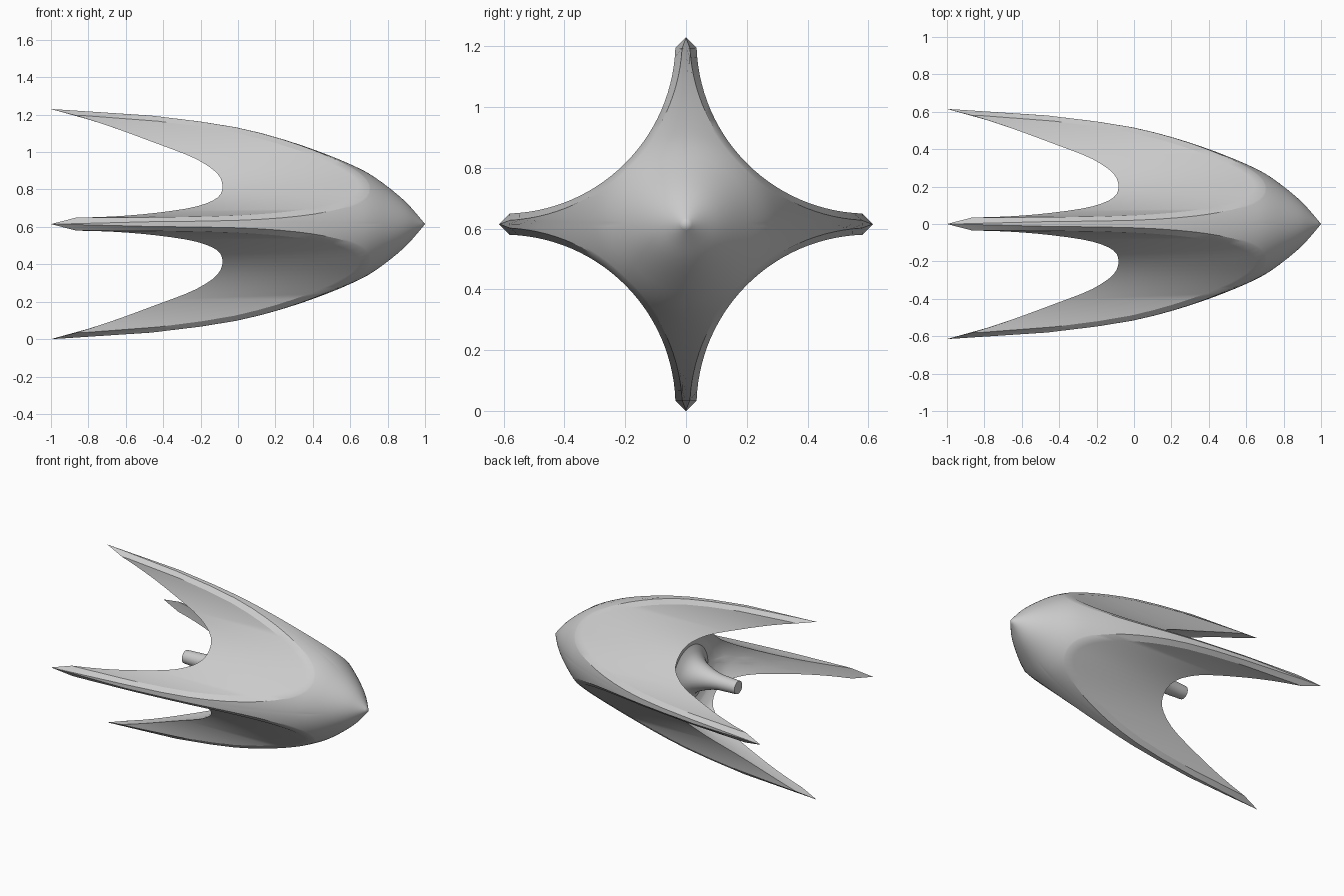
import bpy, bmesh, math
from mathutils import Vector, Matrix

if "Cube" in bpy.data.objects:
    bpy.data.objects.remove(bpy.data.objects["Cube"])

AXIS_Z = 0.615
# profiles along the x axis: (radius, x)
OUTER = [(0, 1), (.06, .95), (.115, .9), (.2, .8), (.27, .7), (.32, .6), (.40, .4),
         (.465, .2), (.515, 0), (.548, -.2), (.574, -.4), (.598, -.7), (.615, -1)]
INNER = [(0, -.4), (.043, -.4), (.05, -.27), (.07, -.18), (.12, -.08), (.19, -.035),
         (.28, -.08), (.35, -.20), (.43, -.42), (.58, -.86), (.615, -1)]


def curve(pts):
    """Monotone cubic interpolation through the profile points."""
    n = len(pts)
    d = [(pts[i+1][1] - pts[i][1]) / (pts[i+1][0] - pts[i][0]) for i in range(n - 1)]
    m = [d[0]] + [2*a*b/(a+b) if a*b > 0 else 0 for a, b in zip(d, d[1:])] + [d[-1]]

    def f(r):
        r = min(max(r, 0), pts[-1][0])
        i = next((k for k in range(n - 1) if r <= pts[k+1][0]), n - 2)
        h = pts[i+1][0] - pts[i][0]
        t = (r - pts[i][0]) / h
        return ((1+2*t)*(1-t)**2*pts[i][1] + t*(1-t)**2*h*m[i]
                + t*t*(3-2*t)*pts[i+1][1] + t*t*(t-1)*h*m[i+1])
    return f


outer, inner = curve(OUTER), curve(INNER)

# four-pointed outline: concave scoop arcs between prong ridges
C, RHO, BEVEL, N = Vector((.6, .6)), .5654, .03, 28
quarter = [(Vector((.615, 0)), Vector((.613, 0)), -1.0)]
for i in range(N + 1):
    a = math.radians(268 - 86 * i / N)
    dirn = Vector((math.cos(a), math.sin(a)))
    p = C + RHO * dirn
    arm = abs(2 * i / N - 1)
    q = C + (RHO + .014 + .008 * arm) * dirn
    r = p.length
    slope = (outer(r + .003) - outer(r - .003)) / .006
    along = slope * abs(Vector((-dirn.y, dirn.x)).dot(p) / r)
    top = outer(r) - BEVEL * math.sqrt(1 + along * along)
    quarter.append((p, q, max(top, inner(r))))

outline = []
for k in range(4):
    rot = Matrix.Rotation(k * math.pi / 2, 2)
    outline += [(rot @ p, rot @ q, t) for p, q, t in quarter]

bm = bmesh.new()


def ring(points):
    return [bm.verts.new((x, v.x, v.y + AXIS_Z)) for v, x in points]


def spread(targets, radii, steps, fn):
    """Round rings near the axis, blending out to the scooped outline."""
    out = [ring([(v.normalized() * r, fn(r)) for v in targets]) for r in radii]
    for s in range(1, steps + 1):
        pts = [v.normalized() * (radii[-1] + (v.length - radii[-1]) * s / steps) for v in targets]
        out.append(ring([(v, fn(v.length)) for v in pts]))
    return out


# nose skin, chamfer and scoop wall, then the hollow back with its central stem
rings = spread([q for p, q, t in outline], [.02*i for i in range(1, 12)], 12, outer)
rings.append(ring([(p, t) for p, q, t in outline]))
back = spread([p for p, q, t in outline],
              [.043, .044, .046, .05, .058, .07, .085, .1, .12, .15, .19, .23], 12, inner)
rings += back[::-1]
for a, b in zip(rings, rings[1:]):
    for i in range(len(a)):
        j = (i + 1) % len(a)
        bm.faces.new((a[i], a[j], b[j], b[i]))
nose = bm.verts.new((1, 0, AXIS_Z))
for i in range(len(rings[0])):
    bm.faces.new((nose, rings[0][(i + 1) % len(rings[0])], rings[0][i]))
bm.faces.new(rings[-1])
bmesh.ops.remove_doubles(bm, verts=bm.verts, dist=1e-5)
bmesh.ops.recalc_face_normals(bm, faces=bm.faces)

mesh = bpy.data.meshes.new("four_pronged_head")
bm.to_mesh(mesh)
bm.free()
obj = bpy.data.objects.new("four_pronged_head", mesh)
bpy.context.collection.objects.link(obj)
bpy.context.view_layer.objects.active = obj
obj.select_set(True)
bpy.ops.object.shade_smooth_by_angle(angle=math.radians(25))
